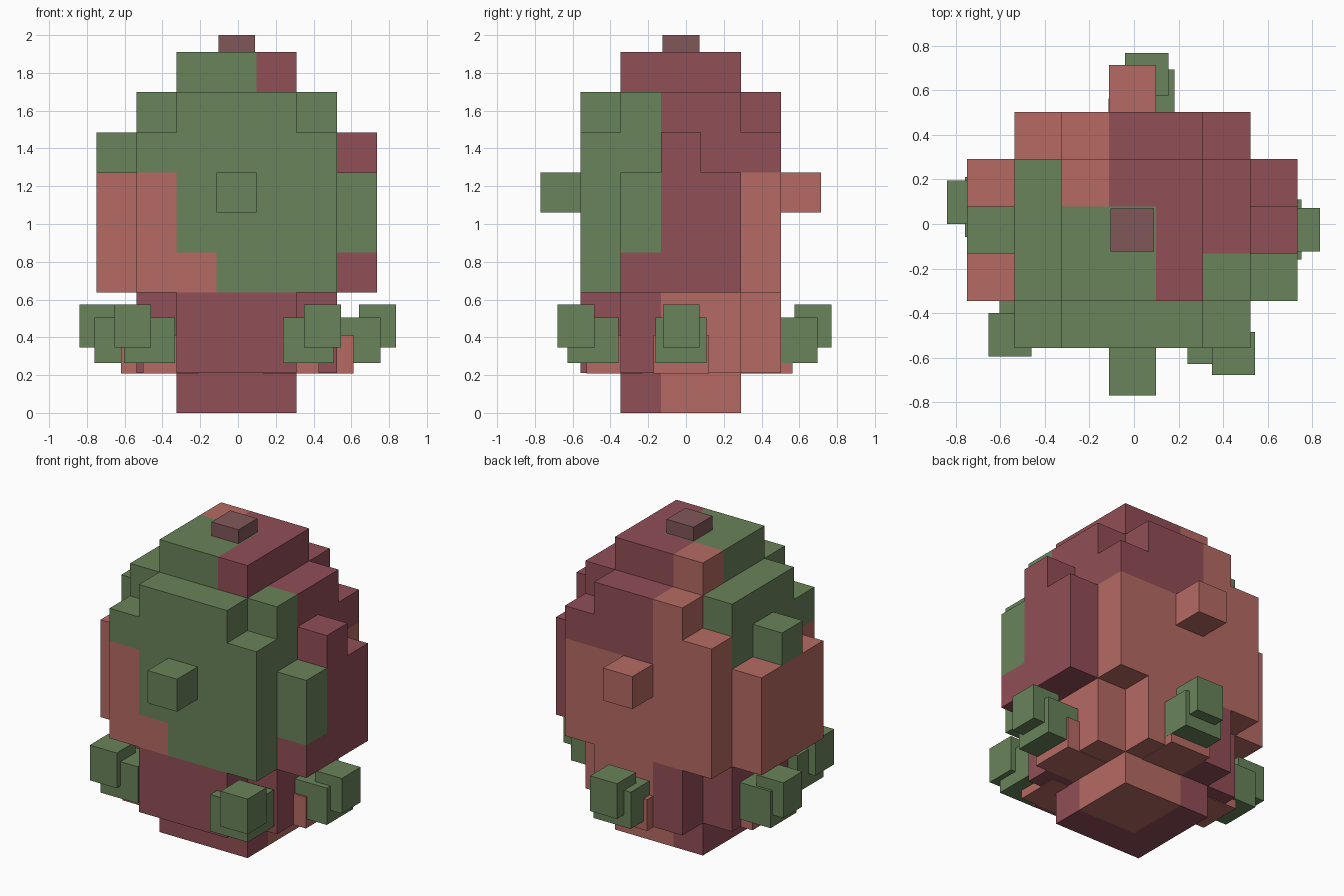
import bpy, bmesh
from mathutils import Vector

if "Cube" in bpy.data.objects:
    bpy.data.objects.remove(bpy.data.objects["Cube"])

S = 0.2122                      # block size
OX, OY = -0.75, -0.77           # corner of the block grid
CX, CY = -0.007, -0.027         # middle axis of the model


def material(name, r, g, b):
    lin = [((c / 255 + 0.055) / 1.055) ** 2.4 for c in (r, g, b)]
    m = bpy.data.materials.new(name)
    m.diffuse_color = (*lin, 1)
    m.use_nodes = True
    m.node_tree.nodes["Principled BSDF"].inputs["Base Color"].default_value = m.diffuse_color
    return m


GREEN, RED, DARK = 0, 1, 2
MATS = [material("leaf_green", 105, 131, 90),
        material("coral_red", 182, 106, 99),
        material("dark_maroon", 145, 78, 87)]
CAP = material("cap_brown", 129, 87, 89)


def add_object(name, bm, mats):
    me = bpy.data.meshes.new(name)
    bm.to_mesh(me)
    bm.free()
    for m in mats:
        me.materials.append(m)
    ob = bpy.data.objects.new(name, me)
    bpy.context.collection.objects.link(ob)
    return ob


def box(name, centre, size, mat):
    bm = bmesh.new()
    bmesh.ops.create_cube(bm, size=1)
    for v in bm.verts:
        v.co = Vector(centre) + v.co * Vector(size)
    return add_object(name, bm, [mat])


def fill(i0, i1, j0, j1, k0, k1):
    return {(i, j, k) for i in range(i0, i1 + 1)
            for j in range(j0, j1 + 1) for k in range(k0, k1 + 1)}


# Block layout of each part, in grid cells
parts = {
    "base": fill(2, 4, 2, 4, 0, 0) | fill(2, 4, 1, 5, 1, 2) | fill(1, 5, 2, 4, 1, 2),
    "body": fill(1, 5, 1, 5, 3, 6),
    "side_panels": {c for i in (0, 6)
                    for c in fill(i, i, 2, 4, 3, 5) | {(i, 3, 6)}},
    "crown": fill(2, 4, 1, 5, 7, 7) | fill(1, 5, 2, 4, 7, 7) | fill(2, 4, 2, 4, 8, 8),
    "front_nub": {(3, 0, 5)},
    "back_nub": {(3, 6, 5)},
}
occupied = set().union(*parts.values())


def cell_colour(i, j, k):
    if k < 3:                                   # base
        return RED if i >= 3 and j >= 3 else DARK
    if i == 0:                                  # side panels
        return GREEN if k == 6 else RED
    if i == 6:
        return GREEN if j == 2 and k in (4, 5) else DARK
    if k <= 5:                                  # lower body
        if j >= 5 or i == 1 or (k == 3 and i <= 2):
            return RED
        return GREEN
    if k == 8:                                  # top layer
        if j == 4:
            return RED if i == 2 else DARK
        return DARK if i == 4 else GREEN
    if j == 5:                                  # upper body
        return RED if i <= 2 else DARK
    if i == 5:
        return GREEN if j <= 2 else DARK
    return GREEN


def block_part(name, cells):
    """Exposed outer faces of the blocks, coloured by cell."""
    bm = bmesh.new()
    for c in sorted(cells):
        for axis in range(3):
            for side in (0, 1):
                n = list(c)
                n[axis] += 2 * side - 1
                if tuple(n) in occupied:
                    continue
                u, w = (axis + 1) % 3, (axis + 2) % 3
                verts = []
                for a, b in ((0, 0), (1, 0), (1, 1), (0, 1)):
                    p = list(c)
                    p[axis] += side
                    p[u] += a
                    p[w] += b
                    verts.append(bm.verts.new((OX + p[0] * S, OY + p[1] * S, p[2] * S)))
                if side == 0:
                    verts.reverse()
                bm.faces.new(verts).material_index = cell_colour(*c)
    bmesh.ops.remove_doubles(bm, verts=bm.verts, dist=1e-4)
    return add_object(name, bm, MATS)


for part, cells in parts.items():
    block_part(part, cells)

# Small cap on top
box("top_cap", (CX, CY, 1.95), (0.195, 0.195, 0.1), CAP)

# Five leaves around the base: stem, middle and tip boxes going outward
tips = [(0.738, -0.025), (0.057, 0.672), (-0.742, 0.097),
        (-0.557, -0.497), (0.447, -0.582)]
segments = [("leaf_stem", 0.633, 0.31, 0.295, 0.204, MATS[RED]),
            ("leaf_middle", 0.84, 0.384, 0.27, 0.24, MATS[GREEN]),
            ("leaf_tip", 1.0, 0.46, 0.195, 0.23, MATS[GREEN])]
for n, (tx, ty) in enumerate(tips, 1):
    for name, t, z, width, height, mat in segments:
        box(f"{name}_{n}", (CX + (tx - CX) * t, CY + (ty - CY) * t, z),
            (width, width, height), mat)
